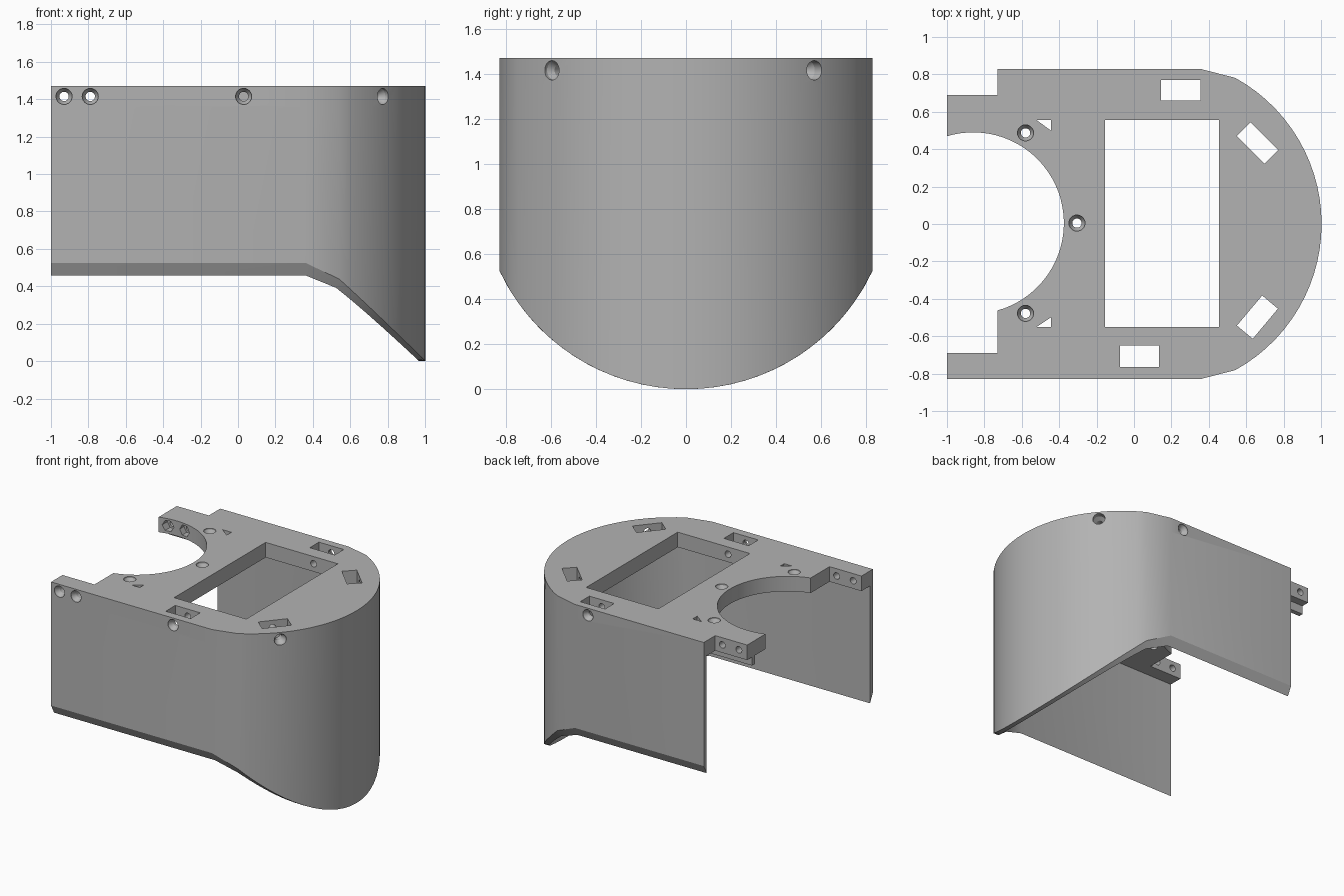
import bpy, bmesh
from math import sin, cos, pi, sqrt, atan2, radians
from mathutils import Vector, Matrix

if "Cube" in bpy.data.objects:
    bpy.data.objects.remove(bpy.data.objects["Cube"], do_unlink=True)

grey = bpy.data.materials.new("light grey")
grey.use_nodes = True
COLOR = (0.45, 0.45, 0.45, 1)
grey.diffuse_color = COLOR
grey.node_tree.nodes["Principled BSDF"].inputs["Base Color"].default_value = COLOR

TOP, UNDER, HALF, WALL = 1.47, 1.355, 0.828, 0.035
SCREW_Z = 1.415


def make(name, bm):
    bmesh.ops.recalc_face_normals(bm, faces=bm.faces)
    mesh = bpy.data.meshes.new(name)
    bm.to_mesh(mesh)
    bm.free()
    mesh.materials.append(grey)
    obj = bpy.data.objects.new(name, mesh)
    bpy.context.collection.objects.link(obj)
    return obj


def smooth(obj):
    bpy.ops.object.select_all(action='DESELECT')
    obj.select_set(True)
    bpy.context.view_layer.objects.active = obj
    bpy.ops.object.shade_smooth_by_angle(angle=radians(25))


def prism(name, points, z0, z1):
    bm = bmesh.new()
    face = bm.faces.new([bm.verts.new((x, y, z0)) for x, y in points])
    new = bmesh.ops.extrude_face_region(bm, geom=[face])["geom"]
    bmesh.ops.translate(bm, vec=(0, 0, z1 - z0),
                        verts=[v for v in new if isinstance(v, bmesh.types.BMVert)])
    return make(name, bm)


def box(x0, x1, y0, y1):
    return [(x0, y0), (x1, y0), (x1, y1), (x0, y1)]


def turned(cx, cy, length, width, angle):
    m = Matrix.Rotation(radians(angle), 2)
    return [tuple(m @ Vector(p) + Vector((cx, cy)))
            for p in box(-length / 2, length / 2, -width / 2, width / 2)]


def lathe(name, start, direction, profile, sides=24):
    """Closed round cutter from (radius, distance) pairs along a direction."""
    bm = bmesh.new()
    rot = Vector(direction).to_track_quat('Z', 'Y')
    rings = [[bm.verts.new(Vector(start) + rot @ Vector(
        (r * cos(2 * pi * i / sides), r * sin(2 * pi * i / sides), d)))
        for i in range(sides)] for r, d in profile]
    for a, b in zip(rings, rings[1:]):
        for i in range(sides):
            j = (i + 1) % sides
            bm.faces.new((a[i], a[j], b[j], b[i]))
    bm.faces.new(rings[0])
    bm.faces.new(rings[-1])
    return make(name, bm)


def countersunk(start, direction, length):
    return lathe("screw_cutter", start, direction,
                 [(0.043, -0.04), (0.043, 0.01), (0.025, 0.04), (0.025, length)])


# Rounded nose outline shared by the plate and the wall
def nose(inset):
    cx, r = 0.111, 0.892 - inset
    a0 = atan2(0.78, 0.43)
    arc = [(cx + r * cos(a0 * t / 14), r * sin(a0 * t / 14)) for t in range(-14, 15)]
    y = HALF - inset
    return [(0.36, -y)] + arc + [(0.36, y)]


# Top plate with two arms around a round bay
bay = []
bx, br = -0.86, 0.485
b0, b1 = atan2(-0.467, 0.13), atan2(0.464, -0.14)
for i in range(41):
    a = b1 + (b0 - b1) * i / 40
    bay.append((bx + br * cos(a), 0.005 + br * sin(a)))
outline = [(-1, -HALF)] + nose(0) + [(-0.73, HALF), (-0.73, 0.69), (-1, 0.69)]
outline += bay + [(-0.73, -0.69), (-1, -0.69)]
plate = prism("top_plate", outline, UNDER, TOP)

# Openings through the plate
openings = [
    box(-0.155, 0.455, -0.55, 0.555),
    box(-0.075, 0.135, -0.765, -0.65),
    box(0.145, 0.355, 0.66, 0.77),
    turned(0.66, 0.433, 0.21, 0.105, -45),
    turned(0.66, -0.498, 0.21, 0.11, 50),
    [(-0.52, 0.555), (-0.445, 0.555), (-0.445, 0.5)],
    [(-0.52, -0.55), (-0.445, -0.55), (-0.445, -0.5)],
]
cutters = [prism("opening_cutter", p, UNDER - 0.1, TOP + 0.1) for p in openings]

# Screw holes from above, through the arms and into the pockets
for x, y in [(-0.58, 0.487), (-0.305, 0.005), (-0.58, -0.478)]:
    cutters.append(countersunk((x, y, TOP), (0, 0, -1), 0.3))
for x in (-0.93, -0.79):
    cutters.append(countersunk((x, -HALF, SCREW_Z), (0, 1, 0), 1.7))
    cutters.append(lathe("nut_cutter", (x, 0.4, SCREW_Z), (0, 1, 0),
                         [(0.045, 0), (0.045, 0.14)], 6))
for start, direction in [((0.03, -HALF), (0, 1)), ((0.25, HALF), (0, -1)),
                         ((0.775, 0.548), (-1, -1)), ((0.768, -0.59), (-0.77, 0.64))]:
    cutters.append(countersunk((*start, SCREW_Z), (*direction, 0), 0.33))

for c in cutters:
    c.hide_render = True
    mod = plate.modifiers.new("cut", 'BOOLEAN')
    mod.operation, mod.solver, mod.object = 'DIFFERENCE', 'EXACT', c
bpy.context.view_layer.update()
cut = bpy.data.meshes.new_from_object(
    plate.evaluated_get(bpy.context.evaluated_depsgraph_get()))
plate.modifiers.clear()
plate.data = cut
for c in cutters:
    bpy.data.objects.remove(c, do_unlink=True)
smooth(plate)


# Side wall, its lower rim following a cylinder lying along x
def rim(y):
    r = 0.915
    return r - sqrt(r * r - y * y)


def wall_path(inset):
    y = HALF - inset
    return [(-1, -y)] + nose(inset) + [(-0.73, y)]


bm = bmesh.new()
sections = []
for (ox, oy), (ix, iy) in zip(wall_path(0), wall_path(WALL)):
    sections.append([bm.verts.new(p) for p in (
        (ox, oy, UNDER), (ox, oy, rim(oy)), (ix, iy, rim(iy)), (ix, iy, UNDER))])
for a, b in zip(sections, sections[1:]):
    for i in range(4):
        j = (i + 1) % 4
        bm.faces.new((a[i], a[j], b[j], b[i]))
bm.faces.new(sections[0])
bm.faces.new(sections[-1])
smooth(make("side_wall", bm))

# Thin rib under the back arm
prism("arm_rib", box(-1, -0.5, 0.595, 0.63), 1.29, UNDER)
